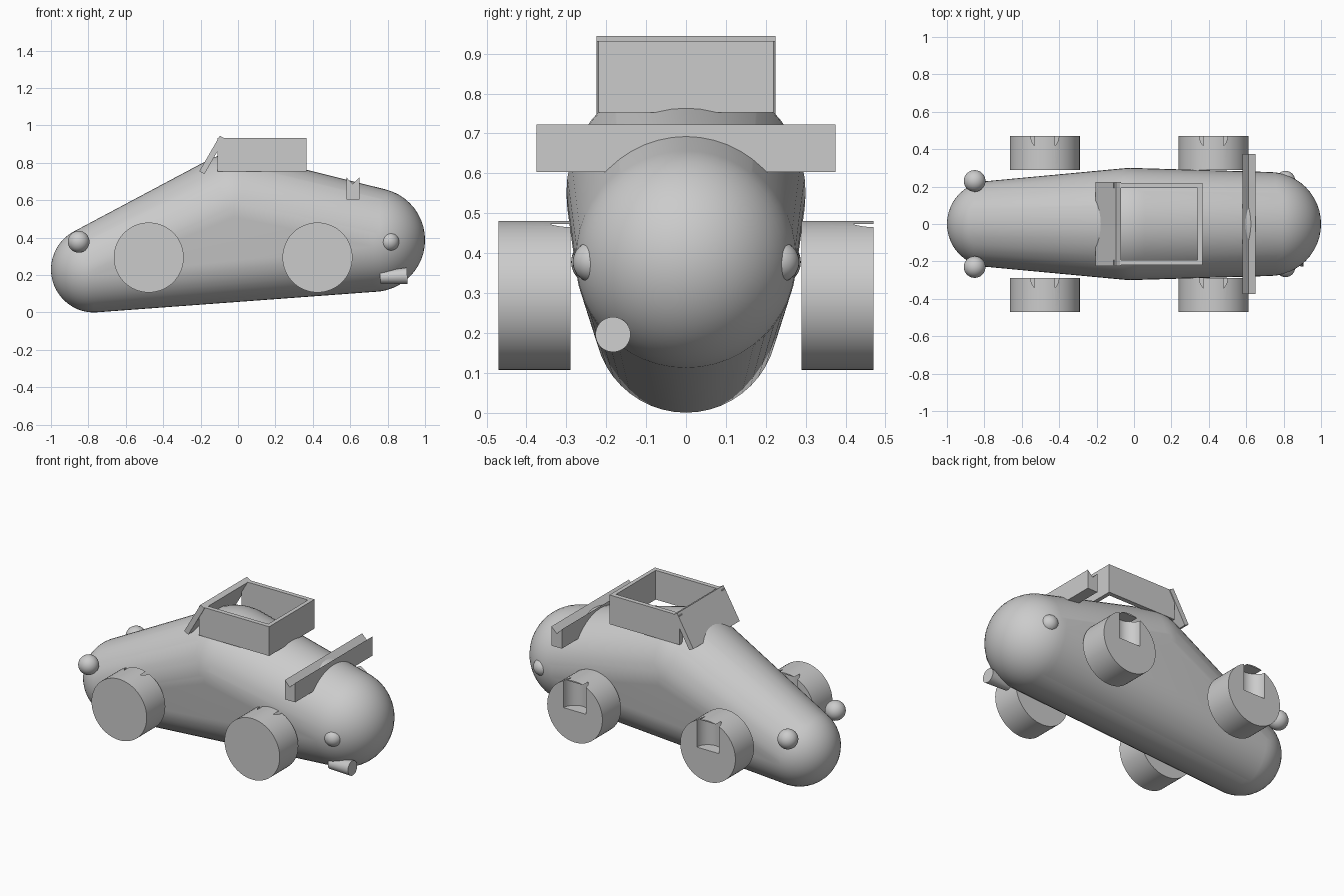
import bpy, bmesh, math
from mathutils import Vector, Matrix

cube = bpy.data.objects.get("Cube")
if cube:
    bpy.data.objects.remove(cube, do_unlink=True)

GREY = (0.6, 0.6, 0.6, 1)
grey = bpy.data.materials.new("plain grey")
grey.use_nodes = True
grey.diffuse_color = GREY
grey.node_tree.nodes["Principled BSDF"].inputs["Base Color"].default_value = GREY


def smooth_shade(obj, degrees):
    bpy.ops.object.select_all(action='DESELECT')
    obj.select_set(True)
    bpy.context.view_layer.objects.active = obj
    bpy.ops.object.shade_smooth_by_angle(angle=math.radians(degrees))


def finish(name, bm, smooth=None):
    """Turn a bmesh into a named grey object."""
    bmesh.ops.recalc_face_normals(bm, faces=bm.faces[:])
    mesh = bpy.data.meshes.new(name)
    bm.to_mesh(mesh)
    bm.free()
    mesh.materials.append(grey)
    obj = bpy.data.objects.new(name, mesh)
    bpy.context.collection.objects.link(obj)
    if smooth:
        smooth_shade(obj, smooth)
    return obj


def ball(bm, centre, radius, segments=32):
    turn = Matrix.Translation(centre) @ Matrix.Rotation(math.pi / 2, 4, 'Y')
    bmesh.ops.create_uvsphere(bm, u_segments=segments, v_segments=segments // 2,
                              radius=radius, matrix=turn)


def rod(name, start, end, r1, r2, smooth=30):
    """Capped cylinder or cone between two points."""
    a, b = Vector(start), Vector(end)
    turn = (b - a).to_track_quat('Z', 'Y').to_matrix().to_4x4()
    bm = bmesh.new()
    bmesh.ops.create_cone(bm, cap_ends=True, segments=64, radius1=r1, radius2=r2,
                          depth=(b - a).length,
                          matrix=Matrix.Translation((a + b) / 2) @ turn)
    return finish(name, bm, smooth)


def extrude_y(name, profile, y0, y1):
    """Prism from an x-z outline."""
    bm = bmesh.new()
    face = bm.faces.new([bm.verts.new((x, y0, z)) for x, z in profile])
    out = bmesh.ops.extrude_face_region(bm, geom=[face])["geom"]
    bmesh.ops.translate(bm, vec=(0, y1 - y0, 0),
                        verts=[v for v in out if isinstance(v, bmesh.types.BMVert)])
    return finish(name, bm)


def slab(name, x0, x1, y0, y1, z0, z1):
    return extrude_y(name, [(x0, z0), (x1, z0), (x1, z1), (x0, z1)], y0, y1)


# Body: skin stretched over nose, cabin and tail balls
balls = bmesh.new()
for x, z, r in [(-0.77, 0.23, 0.23), (-0.02, 0.55, 0.3), (0.722, 0.388, 0.278)]:
    ball(balls, (x, 0, z), r, 48)
skin = bmesh.new()
for v in balls.verts:
    skin.verts.new(v.co)
balls.free()
bmesh.ops.convex_hull(skin, input=skin.verts[:])
bmesh.ops.delete(skin, geom=[v for v in skin.verts if not v.link_faces], context='VERTS')
finish("body", skin, 35)

# Wheels, each with a round pocket sunk into its +y face
for place, x in [("front", -0.477), ("rear", 0.425)]:
    for side, y in [("left", 0.29), ("right", -0.47)]:
        wheel = rod(f"{place}_{side}_wheel", (x, y, 0.294), (x, y + 0.18, 0.294),
                    0.187, 0.187, None)
        cutter = rod("pocket_cutter", (x, y + 0.18, 0.3), (x, y + 0.18, 0.473),
                     0.075, 0.075, None)
        cut = wheel.modifiers.new("pocket", 'BOOLEAN')
        cut.operation = 'DIFFERENCE'
        cut.solver = 'EXACT'
        cut.object = cutter
        bpy.context.view_layer.update()
        carved = bpy.data.meshes.new_from_object(
            wheel.evaluated_get(bpy.context.evaluated_depsgraph_get()))
        wheel.modifiers.clear()
        wheel.data = carved
        bpy.data.objects.remove(cutter, do_unlink=True)
        smooth_shade(wheel, 30)

# Lamps
for name, x, y, r in [("headlamp", -0.852, 0.23, 0.058), ("tail_lamp", 0.81, 0.232, 0.052)]:
    for s in (1, -1):
        bm = bmesh.new()
        ball(bm, (x, s * y, 0.378), r)
        finish(name, bm, 40)

# Cabin walls, open towards the windscreen
for s in (1, -1):
    slab("cabin_side_wall", -0.11, 0.365, s * 0.192, s * 0.22, 0.753, 0.932)
slab("cabin_rear_wall", 0.34, 0.365, -0.22, 0.22, 0.753, 0.932)

# Sloping windscreen
extrude_y("windscreen", [(-0.207, 0.755), (-0.18, 0.74), (-0.07, 0.93), (-0.097, 0.945)],
          -0.225, 0.225)

# Rear wing with a grooved top
extrude_y("rear_wing", [(0.58, 0.604), (0.65, 0.604), (0.65, 0.722),
                        (0.613, 0.687), (0.58, 0.722)], -0.375, 0.375)

# Exhaust
rod("exhaust", (0.76, -0.183, 0.188), (0.905, -0.183, 0.196), 0.033, 0.044)
